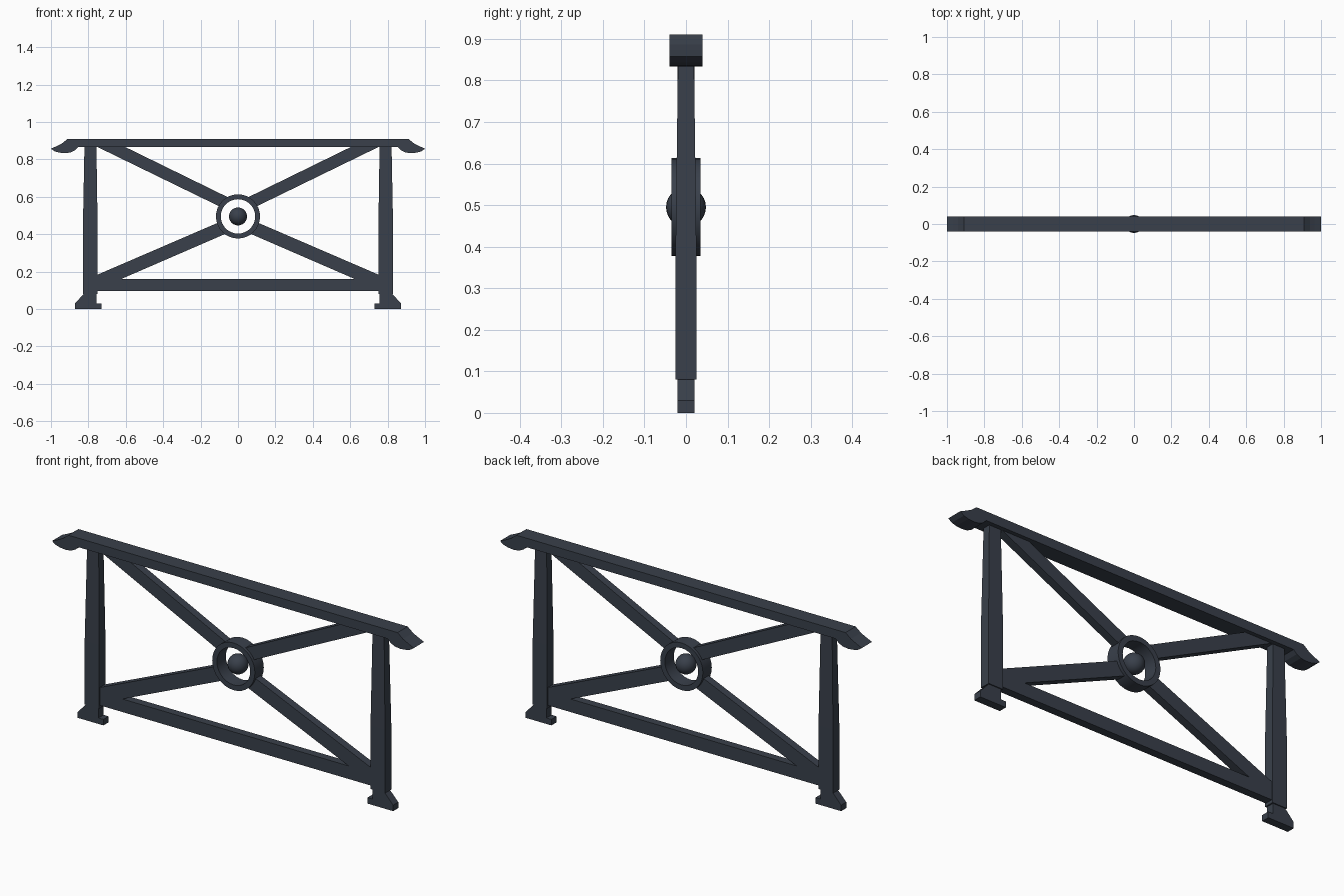
import bpy, bmesh, math

if "Cube" in bpy.data.objects:
    bpy.data.objects.remove(bpy.data.objects["Cube"])

iron = bpy.data.materials.new("dark slate iron")
iron.diffuse_color = (0.041, 0.051, 0.070, 1)
iron.use_nodes = True
iron.node_tree.nodes["Principled BSDF"].inputs["Base Color"].default_value = iron.diffuse_color


def finish(name, bm, smooth=False):
    bmesh.ops.recalc_face_normals(bm, faces=bm.faces[:])
    for f in bm.faces:
        f.smooth = smooth
    me = bpy.data.meshes.new(name)
    bm.to_mesh(me)
    bm.free()
    me.materials.append(iron)
    ob = bpy.data.objects.new(name, me)
    bpy.context.collection.objects.link(ob)
    return ob


def plate(name, points, half):
    """Extrude an (x, z) outline through y = -half..half."""
    bm = bmesh.new()
    face = bm.faces.new([bm.verts.new((x, -half, z)) for x, z in points])
    new = bmesh.ops.extrude_face_region(bm, geom=[face])["geom"]
    bmesh.ops.translate(bm, vec=(0, 2 * half, 0),
                        verts=[v for v in new if isinstance(v, bmesh.types.BMVert)])
    return finish(name, bm)


def flip(points, s):
    return [(s * x, z) for x, z in points]


# Handrail with scrolled-down ends
end = [(0.855, 0.865), (0.872, 0.848), (0.895, 0.837), (0.925, 0.833), (0.955, 0.836),
       (0.98, 0.843), (1.0, 0.857), (0.965, 0.873), (0.94, 0.886), (0.91, 0.91)]
plate("handrail", end + flip(end[::-1], -1), 0.04)

# Bottom rail
plate("bottom_rail", [(-0.755, 0.095), (0.755, 0.095), (0.755, 0.16), (-0.755, 0.16)], 0.02)

for s, side in ((-1, "left"), (1, "right")):
    # Tapered post: rings of four corners at (z, inner x, outer x, half depth)
    bm = bmesh.new()
    rings = []
    for z, a, b, d in ((0.08, 0.75, 0.83, 0.025), (0.4, 0.75, 0.83, 0.025),
                       (0.868, 0.757, 0.821, 0.019)):
        rings.append([bm.verts.new((s * x, y, z)) for x, y in ((a, -d), (b, -d), (b, d), (a, d))])
    for lo, hi in zip(rings, rings[1:]):
        for i in range(4):
            j = (i + 1) % 4
            bm.faces.new((lo[i], lo[j], hi[j], hi[i]))
    bm.faces.new(rings[0])
    bm.faces.new(rings[-1])
    finish(side + "_post", bm)

    # Foot
    foot = [(0.73, 0), (0.872, 0), (0.872, 0.03), (0.825, 0.08), (0.825, 0.09),
            (0.757, 0.09), (0.757, 0.03), (0.73, 0.03)]
    plate(side + "_foot", flip(foot, s), 0.02)

    # Diagonal braces, running into the ring
    plate(side + "_upper_brace", flip([(0.755, 0.868), (0.607, 0.868), (0.055, 0.598),
                                       (0.092, 0.545)], s), 0.02)
    plate(side + "_lower_brace", flip([(0.755, 0.182), (0.755, 0.102), (0.63, 0.158),
                                       (0.06, 0.405), (0.096, 0.466)], s), 0.02)

# Centre ring
bm = bmesh.new()
n, loops = 32, []
for i in range(n):
    a = 2 * math.pi * i / n
    loops.append([bm.verts.new((r * math.cos(a), y, 0.495 + r * math.sin(a)))
                  for r, y in ((0.118, -0.035), (0.118, 0.035), (0.092, 0.035), (0.092, -0.035))])
for i in range(n):
    p, q = loops[i], loops[(i + 1) % n]
    for k in range(4):
        m = (k + 1) % 4
        bm.faces.new((p[k], p[m], q[m], q[k]))
ring = finish("centre_ring", bm)
bpy.context.view_layer.objects.active = ring
ring.select_set(True)
bpy.ops.object.shade_smooth_by_angle(angle=math.radians(30))

# Centre ball
bm = bmesh.new()
bmesh.ops.create_uvsphere(bm, u_segments=24, v_segments=14, radius=0.048)
bmesh.ops.translate(bm, vec=(0, 0, 0.495), verts=bm.verts[:])
finish("centre_ball", bm, True)
